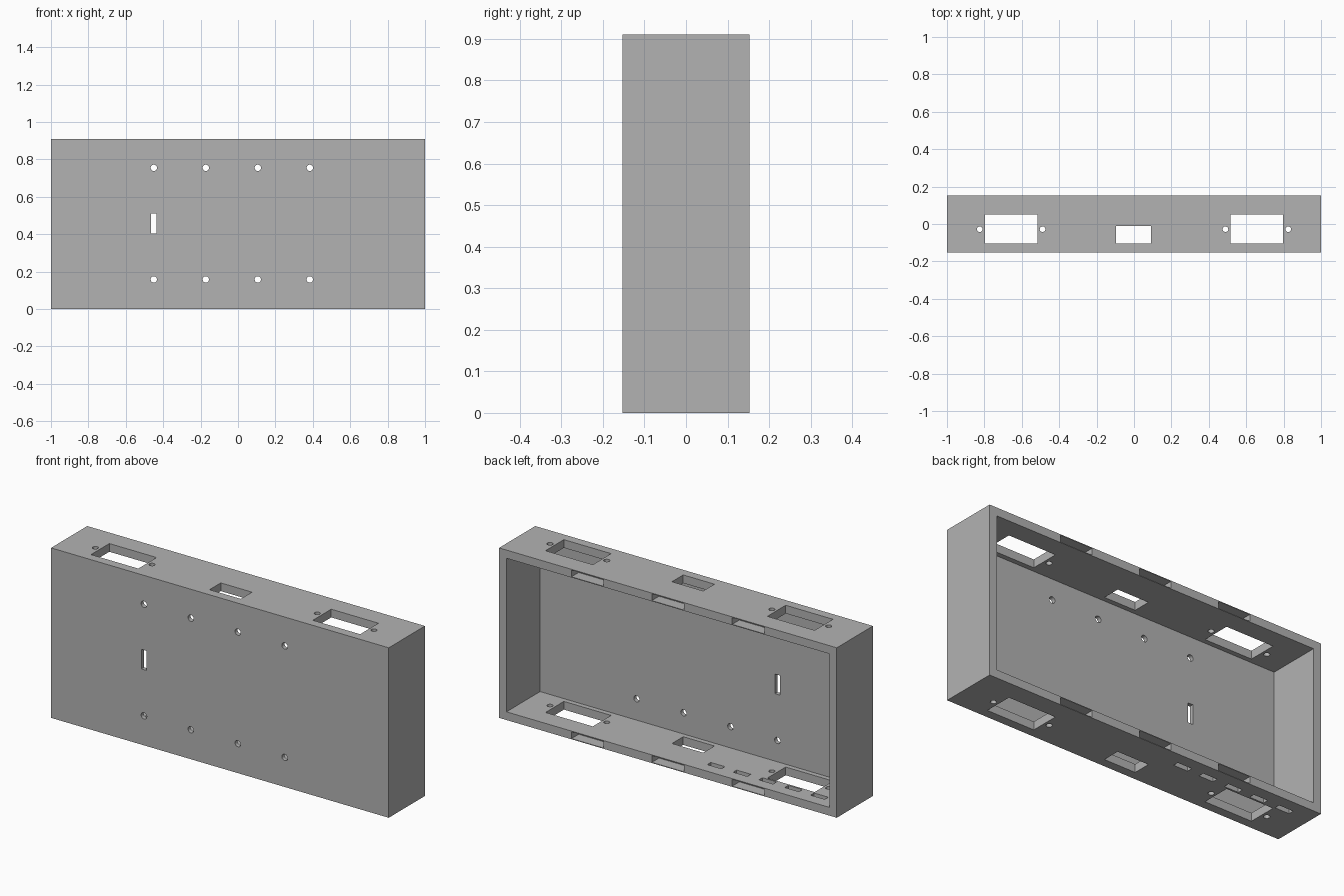
import bpy, bmesh
from mathutils import Matrix, Vector

if "Cube" in bpy.data.objects:
    bpy.data.objects.remove(bpy.data.objects["Cube"])

W, D, H = 2.0, 0.306, 0.91       # outer size
WALL, PLATE = 0.044, 0.022       # rim walls and front plate

grey = bpy.data.materials.new("light_grey")
grey.diffuse_color = (0.45, 0.45, 0.45, 1)
grey.use_nodes = True
grey.node_tree.nodes["Principled BSDF"].inputs["Base Color"].default_value = grey.diffuse_color


def box(bm, x0, x1, y0, y1, z0, z1):
    size = Matrix.Diagonal((x1 - x0, y1 - y0, z1 - z0, 1))
    mid = Vector(((x0 + x1) / 2, (y0 + y1) / 2, (z0 + z1) / 2))
    bmesh.ops.create_cube(bm, size=1, matrix=Matrix.Translation(mid) @ size)


def rod(bm, mid, radius, length, axis):
    turn = Matrix.Rotation(1.5707963, 4, 'X') if axis == 'Y' else Matrix()
    bmesh.ops.create_cone(bm, cap_ends=True, segments=24, radius1=radius, radius2=radius,
                          depth=length, matrix=Matrix.Translation(mid) @ turn)


def make(name, bm):
    mesh = bpy.data.meshes.new(name)
    bm.to_mesh(mesh)
    bm.free()
    mesh.materials.append(grey)
    ob = bpy.data.objects.new(name, mesh)
    bpy.context.collection.objects.link(ob)
    return ob


# Solid case block
bm = bmesh.new()
box(bm, -W / 2, W / 2, -D / 2, D / 2, 0, H)
case = make("case", bm)

# Cavity, open at the back
bm = bmesh.new()
box(bm, -W / 2 + WALL, W / 2 - WALL, -D / 2 + PLATE, D, WALL, H - WALL)
cavity = make("cavity_cutter", bm)

bm = bmesh.new()
# Connector windows through top and bottom, with screw holes either side
for s in (-1, 1):
    mid = 0.657 * s
    box(bm, mid - 0.14, mid + 0.14, -0.105, 0.05, -0.1, H + 0.1)
    for t in (-1, 1):
        rod(bm, (mid + 0.168 * t, -0.028, H / 2), 0.015, H + 0.2, 'Z')
box(bm, -0.095, 0.09, -0.105, -0.01, -0.1, H + 0.1)

# Row of small slots in the bottom wall
for i in range(5):
    x = -0.231 - 0.153 * i
    box(bm, x - 0.042, x + 0.042, 0.06, 0.09, -0.1, 0.1)

# Front plate screw holes and cable slot
for i in range(4):
    for z in (0.158, 0.755):
        rod(bm, (-0.45 + 0.278 * i, -0.165, z), 0.017, 0.1, 'Y')
box(bm, -0.465, -0.435, -0.2, -0.115, 0.405, 0.51)

# Pockets sunk into the back rim, top and bottom
for x in (-0.476, 0, 0.476):
    for z in (WALL / 2, H - WALL / 2):
        box(bm, x - 0.095, x + 0.095, 0.093, 0.2, z - 0.018, z + 0.018)
openings = make("openings_cutter", bm)

# Cut, apply, and remove the helpers
bpy.context.view_layer.objects.active = case
for cutter in (cavity, openings):
    cutter.hide_render = True
    mod = case.modifiers.new("cut", 'BOOLEAN')
    mod.operation, mod.solver, mod.object = 'DIFFERENCE', 'EXACT', cutter
    bpy.ops.object.modifier_apply(modifier=mod.name)
    bpy.data.objects.remove(cutter)
